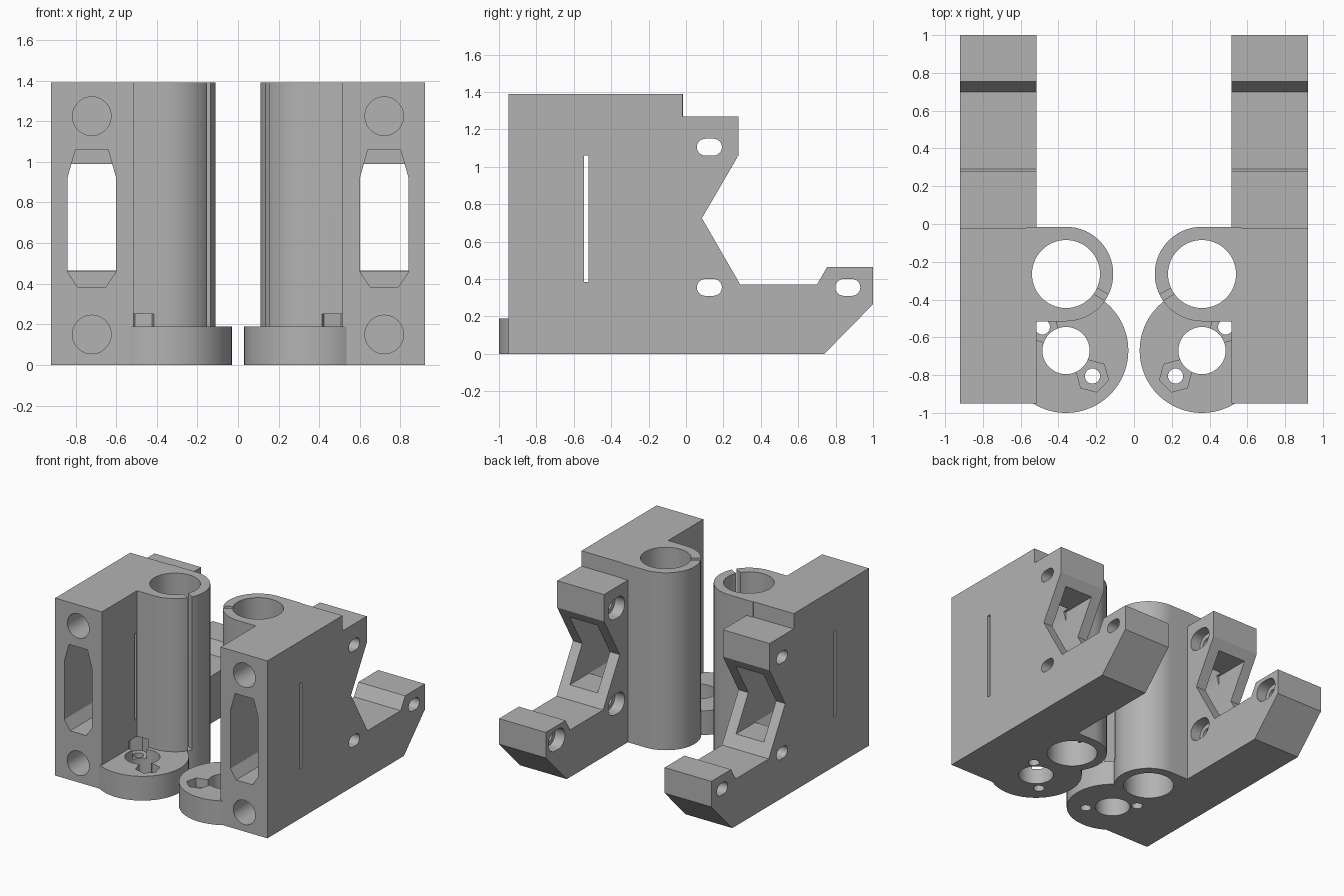
import bpy, bmesh, math
from mathutils import Vector

if "Cube" in bpy.data.objects:
    bpy.data.objects.remove(bpy.data.objects["Cube"], do_unlink=True)

grey = bpy.data.materials.new("plain grey")
grey.use_nodes = True
GREY = (0.45, 0.45, 0.45, 1)
grey.diffuse_color = GREY
grey.node_tree.nodes["Principled BSDF"].inputs["Base Color"].default_value = GREY


def prism(name, pts, axis, lo, hi):
    """Extrude a 2D outline along an axis; x uses (y,z), y uses (x,z), z uses (x,y)."""
    bm = bmesh.new()

    def place(p, d):
        c = [p[0], p[1]]
        c.insert("xyz".index(axis), d)
        return Vector(c)
    a = [bm.verts.new(place(p, lo)) for p in pts]
    b = [bm.verts.new(place(p, hi)) for p in pts]
    bm.faces.new(a)
    bm.faces.new(b)
    for i in range(len(pts)):
        j = (i + 1) % len(pts)
        bm.faces.new((a[i], a[j], b[j], b[i]))
    bmesh.ops.recalc_face_normals(bm, faces=bm.faces)
    mesh = bpy.data.meshes.new(name)
    bm.to_mesh(mesh)
    bm.free()
    mesh.materials.append(grey)
    ob = bpy.data.objects.new(name, mesh)
    bpy.context.collection.objects.link(ob)
    return ob


def ring(cx, cy, r, n=64, turn=0):
    return [(cx + r * math.cos(2 * math.pi * i / n + turn),
             cy + r * math.sin(2 * math.pi * i / n + turn)) for i in range(n)]


def rect(x0, x1, y0, y1):
    return [(x0, y0), (x1, y0), (x1, y1), (x0, y1)]


def slot(cx, cy, half, r, n=12):
    """Oval outline with round ends."""
    pts = []
    for side in (1, -1):
        for i in range(n + 1):
            t = math.pi * i / n - math.pi / 2
            pts.append((cx + side * (half + r * math.cos(t)), cy + side * r * math.sin(t)))
    return pts


# side block with V notch, upper lug and tail lug
profile = [(-0.95, 0), (0.74, 0), (1, 0.265), (1, 0.465), (0.755, 0.465), (0.70, 0.37),
           (0.29, 0.37), (0.085, 0.725), (0.28, 1.06), (0.28, 1.27), (-0.02, 1.27),
           (-0.02, 1.39), (-0.95, 1.39)]
body = prism("carriage_blocks", profile, "x", 0.515, 0.92)

TUBE, FOOT = (0.36, -0.265), (0.36, -0.67)
added = [
    prism("tube", ring(*TUBE, 0.25, 96), "z", 0, 1.39),
    prism("tube_bridge", rect(0.36, 0.57, -0.515, -0.015), "z", 0, 1.39),
    prism("foot_disc", ring(*FOOT, 0.33, 96), "z", 0, 0.19),
]

# tube bore, foot hole and belt windows
window = [(0.60, 0.46), (0.65, 0.385), (0.79, 0.385), (0.84, 0.46),
          (0.84, 0.92), (0.80, 1.06), (0.64, 1.06), (0.60, 0.92)]
cut = [
    prism("bore", ring(*TUBE, 0.18), "z", -0.1, 1.5),
    prism("foot_hole", ring(*FOOT, 0.125), "z", -0.1, 0.3),
    prism("front_window", window, "y", -1.1, 0.0),
    prism("rear_window", rect(0.60, 0.84, 0.46, 0.99), "y", -0.05, 0.3),
    prism("side_slit", rect(-0.545, -0.52, 0.385, 1.06), "x", 0.4, 1),
]
# blind rod sockets in the front face
for z in (0.15, 1.225):
    cut.append(prism("rod_socket", ring(0.72, z, 0.095, 48), "y", -1.1, -0.15))
# side slots with a wider recess on the inner face
for y, z in ((0.125, 1.105), (0.125, 0.355), (0.865, 0.355)):
    cut.append(prism("bolt_slot", slot(y, z, 0.022, 0.045), "x", 0.4, 1))
    cut.append(prism("bolt_recess", slot(y, z, 0.022, 0.08), "x", 0.4, 0.6))
# nut pockets and bolt holes in the foot
for x, y, top in ((0.22, -0.805, 0.3), (0.485, -0.545, 0.25)):
    cut.append(prism("nut_pocket", ring(x, y, 0.088, 6, math.radians(15)), "z", 0.12, top))
    cut.append(prism("foot_bolt_hole", ring(x, y, 0.04, 24), "z", -0.1, 0.2))
# clamp slit through the tube wall
along = Vector((math.cos(math.radians(210)), math.sin(math.radians(210))))
across = Vector((-along.y, along.x)) * 0.018
mid = Vector(TUBE)
cut.append(prism("clamp_slit", [tuple(mid + along * d + across * s) for d, s in
                                ((0.1, -1), (0.3, -1), (0.3, 1), (0.1, 1))], "z", 0.19, 1.5))

# combine the parts, then mirror to the other side
for helpers, op in ((added, "UNION"), (cut, "DIFFERENCE")):
    for h in helpers:
        m = body.modifiers.new(h.name, "BOOLEAN")
        m.operation = op
        m.solver = "EXACT"
        m.object = h
        h.hide_render = True
mirror = body.modifiers.new("mirror", "MIRROR")
mirror.use_clip = False
mirror.use_mirror_merge = False

bpy.context.view_layer.update()
deps = bpy.context.evaluated_depsgraph_get()
result = bpy.data.meshes.new_from_object(body.evaluated_get(deps))
body.modifiers.clear()
body.data = result
for h in added + cut:
    bpy.data.objects.remove(h, do_unlink=True)

# smooth the round walls, keep the edges sharp
for ob in bpy.context.selected_objects:
    ob.select_set(False)
bpy.context.view_layer.objects.active = body
body.select_set(True)
bpy.ops.object.shade_smooth_by_angle(angle=math.radians(25))
